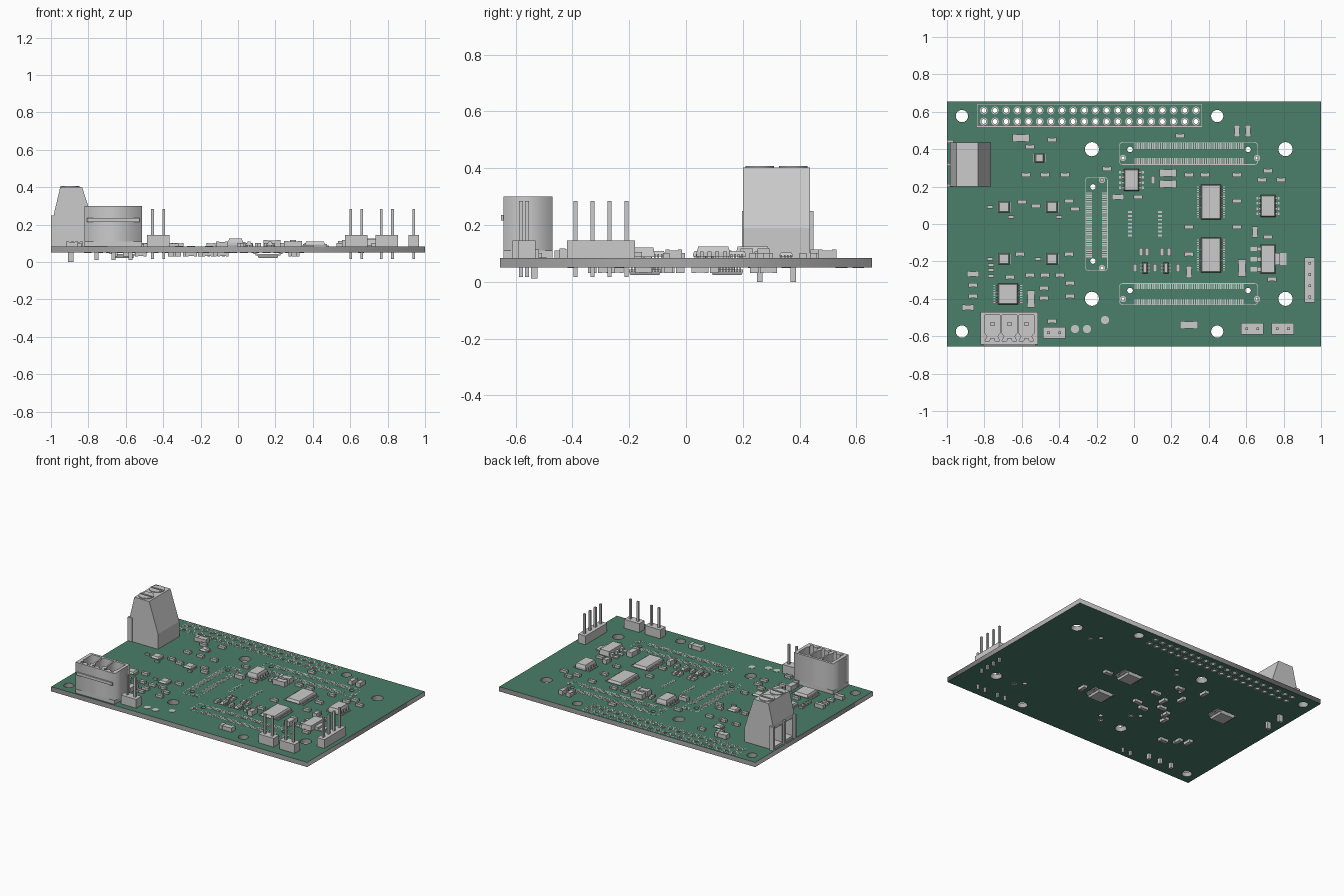
import bpy, bmesh, math

if "Cube" in bpy.data.objects:
    bpy.data.objects.remove(bpy.data.objects["Cube"])

TOP, BOT = 0.083, 0.05
S = 187.0


def X(p): return (p - 1134) / S


def Y(p): return (224 - p) / S


def finish(name, bm):
    me = bpy.data.meshes.new(name)
    bmesh.ops.recalc_face_normals(bm, faces=bm.faces)
    bm.to_mesh(me)
    bm.free()
    ob = bpy.data.objects.new(name, me)
    bpy.context.collection.objects.link(ob)
    return ob


def box(bm, x, y, sx, sy, z0, z1, taper=0.0):
    v = []
    for z, t in ((z0, 0), (z1, taper)):
        hx, hy = sx / 2 - t, sy / 2 - t
        v += [bm.verts.new((x + a * hx, y + b * hy, z)) for a, b in ((-1, -1), (1, -1), (1, 1), (-1, 1))]
    for f in ((3, 2, 1, 0), (4, 5, 6, 7), (0, 1, 5, 4), (1, 2, 6, 5), (2, 3, 7, 6), (3, 0, 4, 7)):
        bm.faces.new([v[i] for i in f])


def circle(x, y, r, n=16):
    return [(x + r * math.cos(i * math.tau / n), y + r * math.sin(i * math.tau / n)) for i in range(n)]


def rect(x0, x1, y0, y1, r=0.0):
    if r == 0:
        return [(x0, y0), (x1, y0), (x1, y1), (x0, y1)]
    pts = []
    for q, (cx, cy) in enumerate(((x1 - r, y1 - r), (x0 + r, y1 - r), (x0 + r, y0 + r), (x1 - r, y0 + r))):
        pts += [(cx + r * math.cos((q + k / 3) * math.pi / 2), cy + r * math.sin((q + k / 3) * math.pi / 2)) for k in range(4)]
    return pts


def plate(name, loops, z0, z1):
    """Filled outline with holes, extruded between two heights."""
    cu = bpy.data.curves.new(name, 'CURVE')
    cu.dimensions, cu.fill_mode, cu.extrude = '2D', 'BOTH', (z1 - z0) / 2
    for pts in loops:
        sp = cu.splines.new('POLY')
        sp.points.add(len(pts) - 1)
        for p, c in zip(sp.points, pts):
            p.co = (c[0], c[1], 0, 1)
        sp.use_cyclic_u = True
    tmp = bpy.data.objects.new(name + "_curve", cu)
    bpy.context.collection.objects.link(tmp)
    me = bpy.data.meshes.new_from_object(tmp.evaluated_get(bpy.context.evaluated_depsgraph_get()))
    bpy.data.objects.remove(tmp)
    bm = bmesh.new()
    bm.from_mesh(me)
    bmesh.ops.translate(bm, verts=bm.verts, vec=(0, 0, (z0 + z1) / 2))
    bmesh.ops.remove_doubles(bm, verts=bm.verts, dist=1e-5)
    return finish(name, bm)


# Circuit board with mounting, header and locating holes
mount = [(x, y, 0.033) for x in (-0.92, 0.445) for y in (0.577, -0.575)]
mount += [(x, y, 0.038) for x in (-0.225, 0.81) for y in (0.4, -0.4)]
header = [(-0.803 + i * 0.0597, y, 0.013) for i in range(20) for y in (0.548, 0.607)]
locate = [(X(a), Y(b), 0.015) for a, b in ((1130, 149.5), (1248, 149.5), (1130, 290.5), (1248, 290.5), (1093, 187), (1093, 261))]
locate += [(X(a), Y(b), 0.009) for a, b in ((1123, 158), (1257, 158), (1123, 299), (1257, 299), (1102, 180), (1102, 268))]
board = plate("circuit_board", [rect(-1, 1, -0.656, 0.656)] + [circle(*h) for h in mount + header + locate], BOT, TOP)
green = bpy.data.materials.new("board_green")
green.diffuse_color = (0.07, 0.21, 0.145, 1)
green.use_nodes = True
green.node_tree.nodes["Principled BSDF"].inputs["Base Color"].default_value = green.diffuse_color
grey = bpy.data.materials.new("board_edge_grey")
grey.diffuse_color = (0.4, 0.4, 0.4, 1)
grey.use_nodes = True
grey.node_tree.nodes["Principled BSDF"].inputs["Base Color"].default_value = grey.diffuse_color
board.data.materials.clear()
board.data.materials.append(grey)
board.data.materials.append(green)
for p in board.data.polygons:
    p.material_index = 1 if abs(p.normal.z) > 0.9 else 0

# Plated rings round the header and small locating holes
rings = []
for x, y, r in header + locate[6:]:
    rings += [circle(x, y, r), circle(x, y, r + 0.008)]
plate("hole_rings_top", rings, TOP, TOP + 0.001)
plate("hole_rings_bottom", rings, BOT - 0.001, BOT)

# Printed outlines
lines = []
for x0, x1, y0, y1, r in ((977, 1202, 127, 104, 0), (1119, 1258, 165, 142, .02), (1119, 1258, 305, 283, .02), (1085, 1108, 271, 177, .02)):
    a, b, c, d = X(x0), X(x1), Y(y0), Y(y1)
    w = 0.004
    lines += [rect(a, b, c, d, r), rect(a + w, b - w, c + w, d - w, max(0, r - w))]
plate("printed_outlines", lines, TOP, TOP + 0.0008)

# Flat solder pads and test points
bm = bmesh.new()
for py in (146, 161, 286, 302):
    for i in range(50):
        box(bm, X(1135 + i * 2.2), Y(py), 0.007, 0.034, TOP, TOP + 0.0012)
for px in (1089, 1105):
    for i in range(30):
        box(bm, X(px), Y(193 + i * 2.2), 0.034, 0.007, TOP, TOP + 0.0012)
for px in (1130, 1160):
    for i in range(7):
        box(bm, X(px), Y(212 + i * 3.9), 0.022, 0.01, TOP, TOP + 0.0012)
finish("solder_pads", bm)
plate("test_points", [circle(X(a), Y(b), 0.022) for a, b in ((1075, 329), (1087, 329), (1105, 320))], TOP, TOP + 0.002)


# Leaded chips: body plus bent leads on two sides
def chip(name, px, py, w, h, span, n, height, under=False):
    x, y, w, h, span = X(px), Y(py), w / S, h / S, span / S
    bm = bmesh.new()
    box(bm, x, y, w, h, 0.006, height * 0.5)
    box(bm, x, y, w, h, height * 0.5, height, 0.006)
    pitch = h * 0.92 / n
    for s in (-1, 1):
        for i in range(n):
            ly, reach = y + (i - (n - 1) / 2) * pitch, (span - w) / 2
            box(bm, x + s * (w / 2 + reach * 0.7), ly, reach * 0.6, pitch * 0.5, 0, 0.006)
            box(bm, x + s * (w / 2 + reach * 0.25), ly, reach * 0.5, pitch * 0.5, 0.004, height * 0.55)
    for v in bm.verts:
        v.co.z = BOT - v.co.z if under else TOP + v.co.z
    finish(name, bm)


CHIPS = [("upper_bus", 1211, 202, 20, 35, 28, 14, .026), ("lower_bus", 1211, 255, 20, 35, 28, 14, .026),
         ("amplifier", 1131.5, 180, 15, 22, 25, 4, .042), ("memory", 1268, 206, 15, 22, 23, 4, .042),
         ("driver", 1008, 294, 20, 21, 29, 8, .028), ("sensor", 1039.5, 158, 9, 9, 13, 4, .02),
         ("small_left", 1145, 268, 5, 11, 9, 3, .026), ("small_right", 1166, 268, 5, 11, 9, 3, .026)]
for c in CHIPS:
    chip(c[0] + "_chip", *c[1:])
for i, (a, b) in enumerate(((1004, 207), (1052, 207), (1004, 259), (1052, 259))):
    chip(f"square_chip_{i + 1}", a, b, 11, 11, 14, 5, .02)
for i, (x, y) in enumerate(((.16, .145), (.16, -.145), (-.61, .145))):
    chip(f"underside_chip_{i + 1}", 1134 + x * S, 224 - y * S, 21, 21, 29, 10, .027, True)

# Voltage regulator with three legs and a wide tab
bm = bmesh.new()
box(bm, X(1268), Y(259), 15 / S, 29 / S, TOP + .004, TOP + .038, 0.005)
for py in (249, 259, 269):
    box(bm, X(1256), Y(py), 11 / S, .024, TOP, TOP + .007)
    box(bm, X(1259.5), Y(py), 5 / S, .024, TOP + .005, TOP + .022)
box(bm, X(1281), Y(259), 11 / S, .065, TOP, TOP + .007)
box(bm, X(1277.5), Y(259), 5 / S, .065, TOP + .005, TOP + .022)
finish("voltage_regulator", bm)


# Chip resistors and capacitors: slim body with two end caps
def passive(bm, x, y, l, w, h, upright=False, base=TOP, d=1):
    for off, ln, wd, ht in ((0, l, w * .88, h * .9), (-.38 * l, l * .24, w, h), (.38 * l, l * .24, w, h)):
        z = sorted((base, base + d * ht))
        if upright:
            box(bm, x, y + off, wd, ln, *z)
        else:
            box(bm, x + off, y, ln, wd, *z)


SMALL_H = [(1030, 147), (1052, 140), (1026, 175), (1045, 175), (1065, 175), (1107, 169), (1069, 201), (1075, 209),
           (1138, 197), (1180, 136), (1189, 175), (1205, 175), (1237, 175), (1268, 171), (1262, 180), (1281, 180),
           (1237, 201), (1189, 227), (1237, 227), (1268, 237), (1189, 254), (1272, 279), (973, 285), (973, 296),
           (1010, 277), (1030, 275), (1045, 275), (1060, 275), (1069, 254), (1044, 288), (1044, 298), (1070, 283),
           (1070, 296), (1052, 321), (1022, 202), (1020, 254), (1036, 206)]
TINY_H = [(1011, 217), (1059, 217), (990, 207), (990, 259), (1038, 259), (991, 265), (991, 270), (991, 276)]
SMALL_V = [(1153, 180), (1141, 252), (1147, 252), (1162, 252), (1169, 252), (1135, 268), (1155, 268), (1178, 268)]
bm = bmesh.new()
for a, b in SMALL_H:
    passive(bm, X(a), Y(b), .05, .024, .018)
for a, b in TINY_H:
    passive(bm, X(a), Y(b), .03, .016, .012)
for a, b in SMALL_V:
    passive(bm, X(a), Y(b), .045, .022, .018, True)
finish("small_passives", bm)
bm = bmesh.new()
for a, b, l, w, h, up in ((1021, 138, 17, 8, .03, 0), (1168, 173, 17, 8, .035, 0), (1168, 184, 17, 8, .035, 0),
                          (1189, 325, 18, 8, .03, 0), (1237, 131, 12, 6, .03, 1), (1248, 131, 12, 6, .03, 1),
                          (1242, 268, 17, 8, .035, 1), (1189, 272, 12, 6, .035, 1), (1031, 299, 17, 8, .035, 1),
                          (1255, 232, 11, 6, .03, 1), (1118, 197, 12, 6, .028, 0), (973, 274, 12, 6, .028, 0),
                          (968, 307.5, 12, 6, .028, 0)):
    passive(bm, X(a), Y(b), l / S, w / S, h, bool(up))
finish("large_passives", bm)
bm = bmesh.new()
for i, (x, y) in enumerate(((-.32, -.07), (-.25, -.02), (-.36, -.13), (-.18, .24), (-.34, .29), (-.1, .1), (-.2, .05), (-.16, -.1),
                            (-.28, .14), (-.08, -.06), (-.6, -.28), (-.52, -.33), (-.66, -.25), (.3, .1), (.3, -.15))):
    passive(bm, x, y, .06, .03, .02, i % 2 == 0, BOT, -1)
finish("underside_passives", bm)

# Pin headers
for i, (x, y, n, dx, dy) in enumerate(((-.457, -.582, 2, 1, 0), (.602, -.56, 2, 1, 0), (.766, -.56, 2, 1, 0), (.94, -.39, 4, 0, 1))):
    bm = bmesh.new()
    for k in range(n):
        px, py = x + dx * k * .06, y + dy * k * .06
        box(bm, px, py, .06 - dy * 0.002, .06, TOP, TOP + .062)
        box(bm, px, py, .014, .014, .017, .284)
    finish(f"pin_header_{i + 1}", bm)

# Plug-in connector: shell with three shaped wells, floor and pins
wells = []
cxs = (-.757, -.666, -.575)
for cx in cxs:
    wells.append([(cx + a / S, -.552 + b / S) for a, b in
                  ((-7.5, 12), (7.5, 12), (7.5, -6), (5, -9), (7.5, -14), (3, -14), (2, -11), (-2, -11), (-3, -14), (-7.5, -14), (-5, -9), (-7.5, -6))])
plate("plug_connector_shell", [rect(-.82, -.513, -.643, -.471)] + wells, .11, .30)
bm = bmesh.new()
box(bm, -.6665, -.557, .307, .172, TOP, .11)
box(bm, -.6665, -.647, .28, .01, .215, .235)
for cx in cxs:
    box(bm, cx, -.535, .022, .022, .012, .25)
finish("plug_connector_base_and_pins", bm)

# Screw terminal block: sloped profile with two wire openings
bm = bmesh.new()
prof = ((-.765, TOP), (-.765, .19), (-.834, .402), (-.95, .402), (-.985, .255), (-.985, TOP))
face = bm.faces.new([bm.verts.new((x, .2, z)) for x, z in prof])
out = bmesh.ops.extrude_face_region(bm, geom=[face])
bmesh.ops.translate(bm, verts=[g for g in out["geom"] if isinstance(g, bmesh.types.BMVert)], vec=(0, .237, 0))
block = finish("screw_terminal_block", bm)
ys = (.26, .378)
bm = bmesh.new()
for y in ys:
    box(bm, -.96, y, .16, .088, .10, .225)
cutter = finish("wire_opening_cutter", bm)
cutter.hide_render = True
mod = block.modifiers.new("openings", 'BOOLEAN')
mod.object, mod.solver = cutter, 'EXACT'
cut = bpy.data.meshes.new_from_object(block.evaluated_get(bpy.context.evaluated_depsgraph_get()))
block.modifiers.clear()
block.data = cut
bpy.data.objects.remove(cutter)
bm = bmesh.new()
for y in (.205, .319, .442):
    box(bm, -.983, y, .034, .016, TOP, .25)
for y in ys:
    box(bm, -.895, y, .03, .02, 0, TOP)
finish("terminal_ribs_and_pins", bm)
screws = []
for y in ys:
    screws += [circle(-.898, y, .05, 28), rect(-.94, -.856, y - .006, y + .006)]
plate("terminal_screws", screws, .400, .408)
